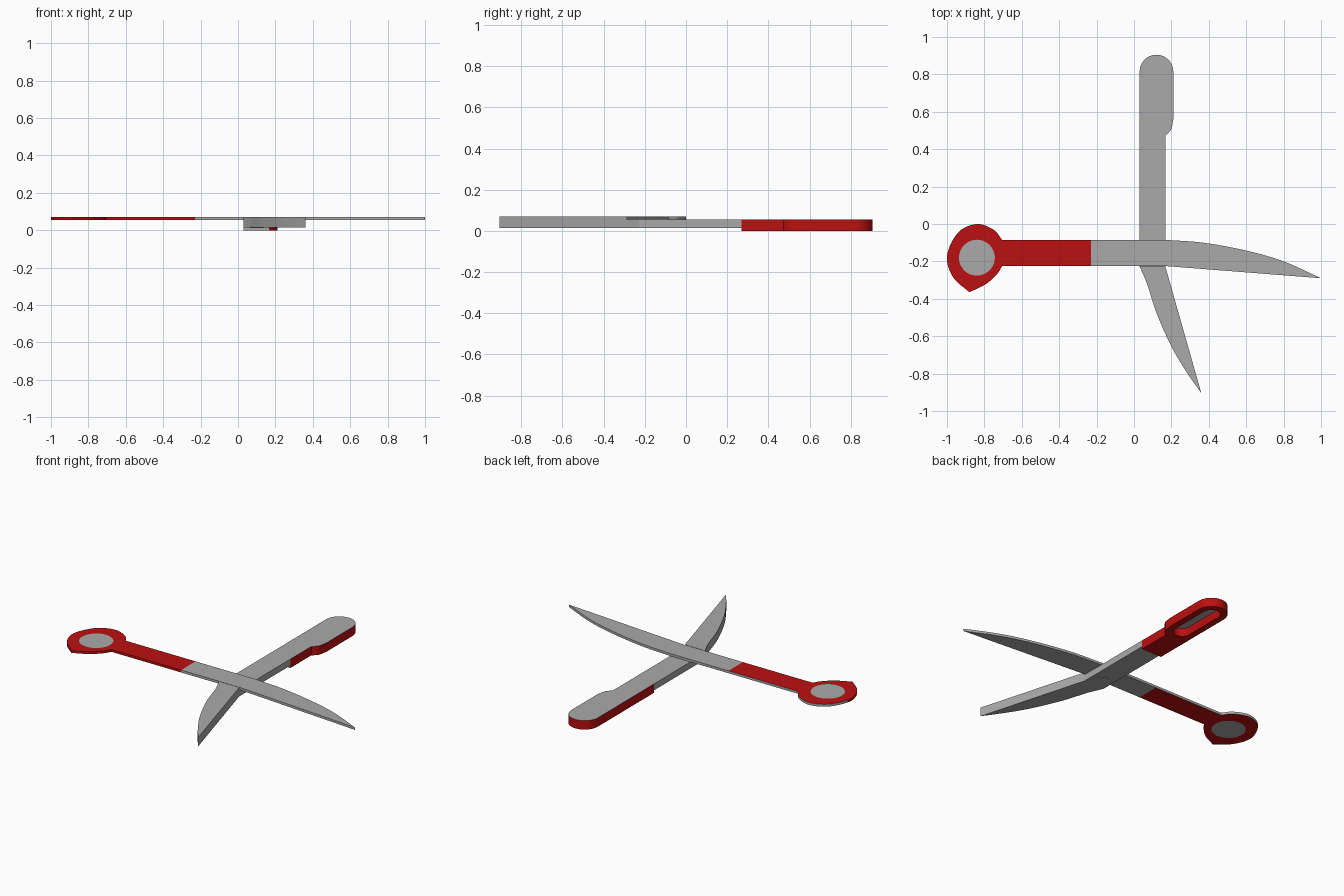
import bpy, bmesh, math
from mathutils import Vector

if "Cube" in bpy.data.objects:
    bpy.data.objects.remove(bpy.data.objects["Cube"])

red = bpy.data.materials.new("red_plastic")
red.diffuse_color = (0.5, 0.005, 0.005, 1)
red.use_nodes = True
red.node_tree.nodes["Principled BSDF"].inputs["Base Color"].default_value = red.diffuse_color
grey = bpy.data.materials.new("grey_steel")
grey.diffuse_color = (0.4, 0.4, 0.4, 1)
grey.use_nodes = True
grey.node_tree.nodes["Principled BSDF"].inputs["Base Color"].default_value = grey.diffuse_color


def smooth(pts, n=6):
    """Catmull-Rom samples through an open list of points."""
    p = [Vector(q) for q in pts]
    p = [2 * p[0] - p[1]] + p + [2 * p[-1] - p[-2]]
    out = []
    for a, b, c, d in zip(p, p[1:], p[2:], p[3:]):
        for i in range(n):
            t = i / n
            out.append(0.5 * (2 * b + (c - a) * t + (2 * a - 5 * b + 4 * c - d) * t * t
                              + (3 * b - a - 3 * c + d) * t ** 3))
    return [tuple(v) for v in out] + [tuple(pts[-1])]


def arc(cx, cy, r, a0, a1, n):
    return [(cx + r * math.cos(math.radians(a0 + (a1 - a0) * i / n)),
             cy + r * math.sin(math.radians(a0 + (a1 - a0) * i / n))) for i in range(n + 1)]


def plate(name, loops, z0, z1, is_red=None):
    """Extrude an outline (further loops are holes) from z0 to z1."""
    cu = bpy.data.curves.new(name, 'CURVE')
    cu.dimensions = '2D'
    cu.fill_mode = 'BOTH'
    cu.extrude = (z1 - z0) / 2
    for pts in loops:
        s = cu.splines.new('POLY')
        s.points.add(len(pts) - 1)
        for q, (x, y) in zip(s.points, pts):
            q.co = (x, y, 0, 1)
        s.use_cyclic_u = True
    tmp = bpy.data.objects.new(name + "_outline", cu)
    bpy.context.collection.objects.link(tmp)
    dg = bpy.context.evaluated_depsgraph_get()
    me = bpy.data.meshes.new_from_object(tmp.evaluated_get(dg))
    bpy.data.objects.remove(tmp)
    bm = bmesh.new()
    bm.from_mesh(me)
    bmesh.ops.remove_doubles(bm, verts=bm.verts, dist=1e-5)
    bmesh.ops.recalc_face_normals(bm, faces=bm.faces)
    bmesh.ops.translate(bm, verts=bm.verts, vec=(0, 0, (z0 + z1) / 2))
    me.materials.clear()
    me.materials.append(grey)
    me.materials.append(red)
    bm.normal_update()
    for f in bm.faces:
        f.smooth = False
        f.material_index = int(bool(is_red and is_red(f)))
    bm.to_mesh(me)
    bm.free()
    me.name = name
    ob = bpy.data.objects.new(name, me)
    bpy.context.collection.objects.link(ob)
    return ob


LOW, MID, TOP = 0.015, 0.055, 0.07

# Upper arm: blade and shank
edge = smooth([(0.17, -0.085), (0.37, -0.10), (0.6, -0.142), (0.8, -0.2), (1, -0.29)])
plate("upper_blade", [[(-0.23, -0.085)] + edge + [(0.17, -0.225), (-0.23, -0.225)]], MID, TOP)

# Upper handle: red faces, bare steel along its back edge
bow = smooth([(-0.705, -0.085), (-0.75, -0.031), (-0.84, 0), (-0.94, -0.045),
              (-1, -0.17), (-0.967, -0.285), (-0.88, -0.365)])
bow += smooth([(-0.88, -0.365), (-0.79, -0.32), (-0.73, -0.265), (-0.705, -0.225)])[1:]
centre = Vector((-0.84, -0.18))
plate("upper_handle",
      [[(-0.23, -0.085)] + bow + [(-0.23, -0.225)], arc(*centre, 0.096, 0, 350, 35)],
      MID, TOP, lambda f: abs(f.normal.z) > 0.5 or f.normal.y < 0.3)
plate("upper_handle_disc", [arc(*centre, 0.096, 0, 350, 35)], MID, TOP)

# Lower arm: blade reaches up level with the upper blade
back = smooth([(0.03, -0.228), (0.07, -0.32), (0.12, -0.475), (0.2, -0.655),
               (0.28, -0.79), (0.36, -0.905)])
plate("lower_blade", [back + [(0.168, -0.228)]], LOW, TOP)
plate("lower_shank", [[(0.03, -0.228), (0.168, -0.228), (0.168, 0.27), (0.03, 0.27)]], LOW, MID)

# Lower handle: steel-topped grip with a slot open from below
grip = [(0.03, 0.27), (0.168, 0.27)]
grip += smooth([(0.168, 0.473), (0.198, 0.505), (0.21, 0.56)])
grip += arc(0.12, 0.815, 0.09, 0, 180, 20) + [(0.03, 0.815)]
grip.pop()
slot = arc(0.12, 0.815, 0.05, 0, 180, 14) + arc(0.12, 0.56, 0.05, 180, 360, 14)
plate("lower_handle", [grip, slot], 0, MID,
      lambda f: f.normal.z < 0.5 and f.calc_center_median().y > 0.271)
plate("lower_handle_slot_floor", [slot], MID - 0.005, MID)

# Pivot rivet on the underside
plate("pivot", [arc(0.1, -0.155, 0.036, 0, 345, 23)], LOW - 0.002, TOP - 0.002)
